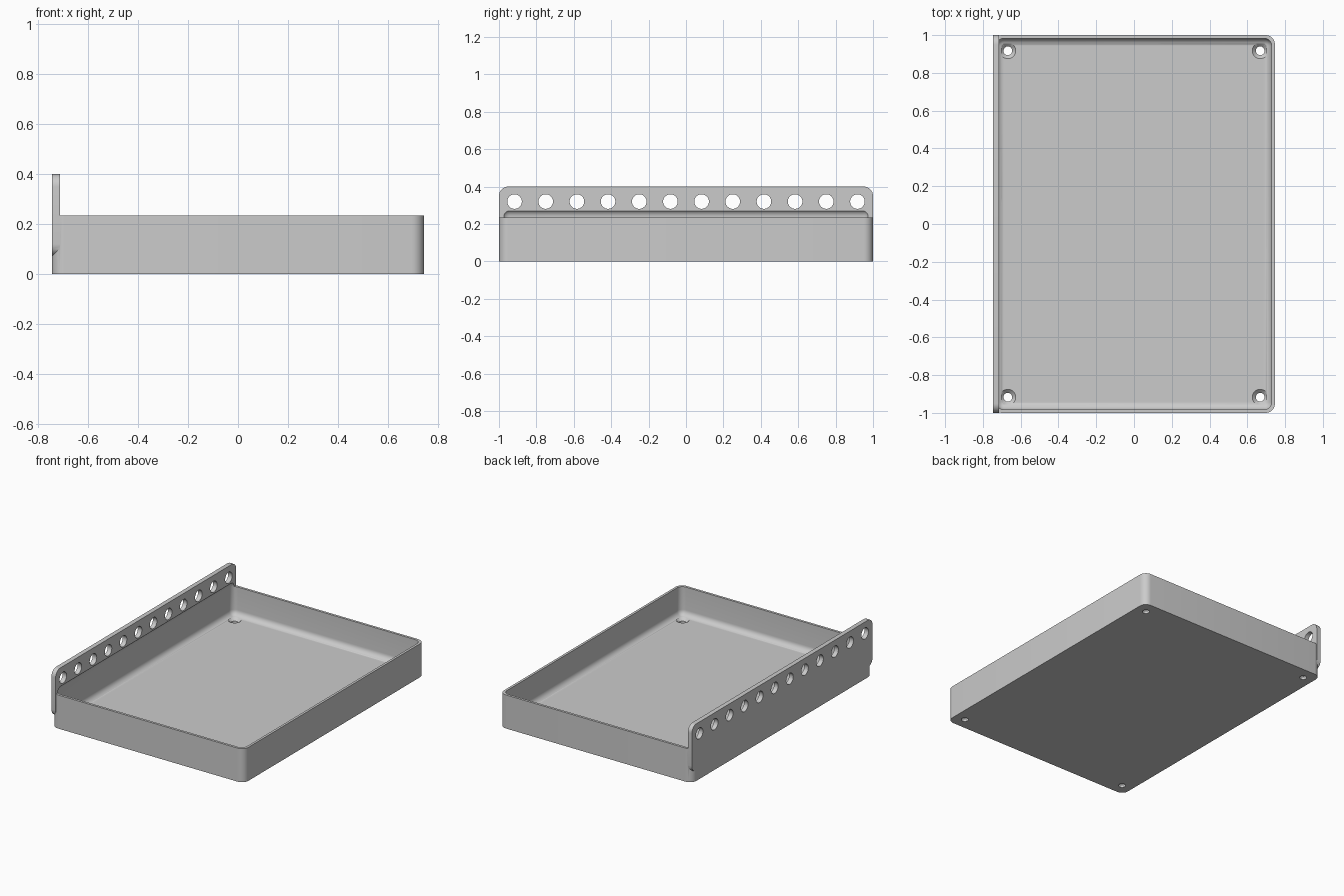
import bpy, bmesh
from mathutils import Matrix, Vector

if "Cube" in bpy.data.objects:
    bpy.data.objects.remove(bpy.data.objects["Cube"])

X, Y = 0.746, 1.0          # half width and half length
RIM, TOP = 0.235, 0.40     # tray rim and rail top
WALL, FLOOR = 0.017, 0.035
RAIL = 0.032               # rail thickness
EPS = 0.05

grey = bpy.data.materials.new("plain grey")
grey.use_nodes = True
grey.diffuse_color = (0.6, 0.6, 0.6, 1)
grey.node_tree.nodes["Principled BSDF"].inputs["Base Color"].default_value = (0.6, 0.6, 0.6, 1)


def finish(name, bm):
    bmesh.ops.recalc_face_normals(bm, faces=bm.faces)
    mesh = bpy.data.meshes.new(name)
    bm.to_mesh(mesh)
    bm.free()
    mesh.materials.append(grey)
    obj = bpy.data.objects.new(name, mesh)
    bpy.context.collection.objects.link(obj)
    return obj


def rounded_box(name, low, high, radius, axis=None, segments=8):
    """Box with the edges along one axis rounded, or all edges."""
    low, high = Vector(low), Vector(high)
    bm = bmesh.new()
    bmesh.ops.create_cube(bm, size=1)
    bmesh.ops.scale(bm, vec=high - low, verts=bm.verts)
    bmesh.ops.translate(bm, vec=(low + high) / 2, verts=bm.verts)
    edges = [e for e in bm.edges if axis is None
             or abs((e.verts[0].co - e.verts[1].co)[axis]) > 1e-4]
    bmesh.ops.bevel(bm, geom=edges, offset=radius, offset_type='OFFSET',
                    segments=segments, profile=0.5, affect='EDGES')
    return finish(name, bm)


def add_cone(bm, centre, r1, r2, depth, turn=Matrix()):
    bmesh.ops.create_cone(bm, cap_ends=True, segments=32, radius1=r1, radius2=r2,
                          depth=depth, matrix=Matrix.Translation(centre) @ turn)


def boolean(target, tool, operation):
    mod = target.modifiers.new(operation.lower(), 'BOOLEAN')
    mod.object, mod.operation, mod.solver = tool, operation, 'EXACT'
    bpy.context.view_layer.objects.active = target
    bpy.ops.object.modifier_apply(modifier=mod.name)
    bpy.data.objects.remove(tool)


# Tray block with rounded upright corners
tray = rounded_box("tray_with_rail", (-X, -Y, 0), (X, Y, RIM), 0.05, axis=2)

# Upright rail on the right side
rail = rounded_box("rail", (-X, -Y, 0.07), (-X + RAIL, Y, TOP), 0.05, axis=0)
boolean(tray, rail, 'UNION')

# Filleted cavity, which also undercuts the foot of the rail
cavity = rounded_box("cavity_cutter", (WALL - X, WALL - Y, FLOOR),
                     (X - WALL, Y - WALL, 0.279), 0.04)
boolean(tray, cavity, 'DIFFERENCE')

# Row of round holes through the rail
bm = bmesh.new()
for i in range(12):
    add_cone(bm, (-X + RAIL / 2, (i - 5.5) / 6, 0.32), 0.039, 0.039,
             RAIL + EPS, Matrix.Rotation(1.570796, 4, 'Y'))
boolean(tray, finish("rail_hole_cutter", bm), 'DIFFERENCE')

# Countersunk screw holes in the floor corners
for name, r1, r2, z, depth in (("shaft_cutter", 0.023, 0.023, 0.01, 0.1),
                               ("countersink_cutter", 0.021, 0.044, FLOOR - 0.009, 0.022)):
    bm = bmesh.new()
    for sx in (-1, 1):
        for sy in (-1, 1):
            add_cone(bm, (sx * 0.668, sy * 0.917, z), r1, r2, depth)
    boolean(tray, finish(name, bm), 'DIFFERENCE')

# Smooth fillets, sharp edges
bpy.ops.object.select_all(action='DESELECT')
tray.select_set(True)
bpy.context.view_layer.objects.active = tray
bpy.ops.object.shade_smooth_by_angle(angle=0.6)
